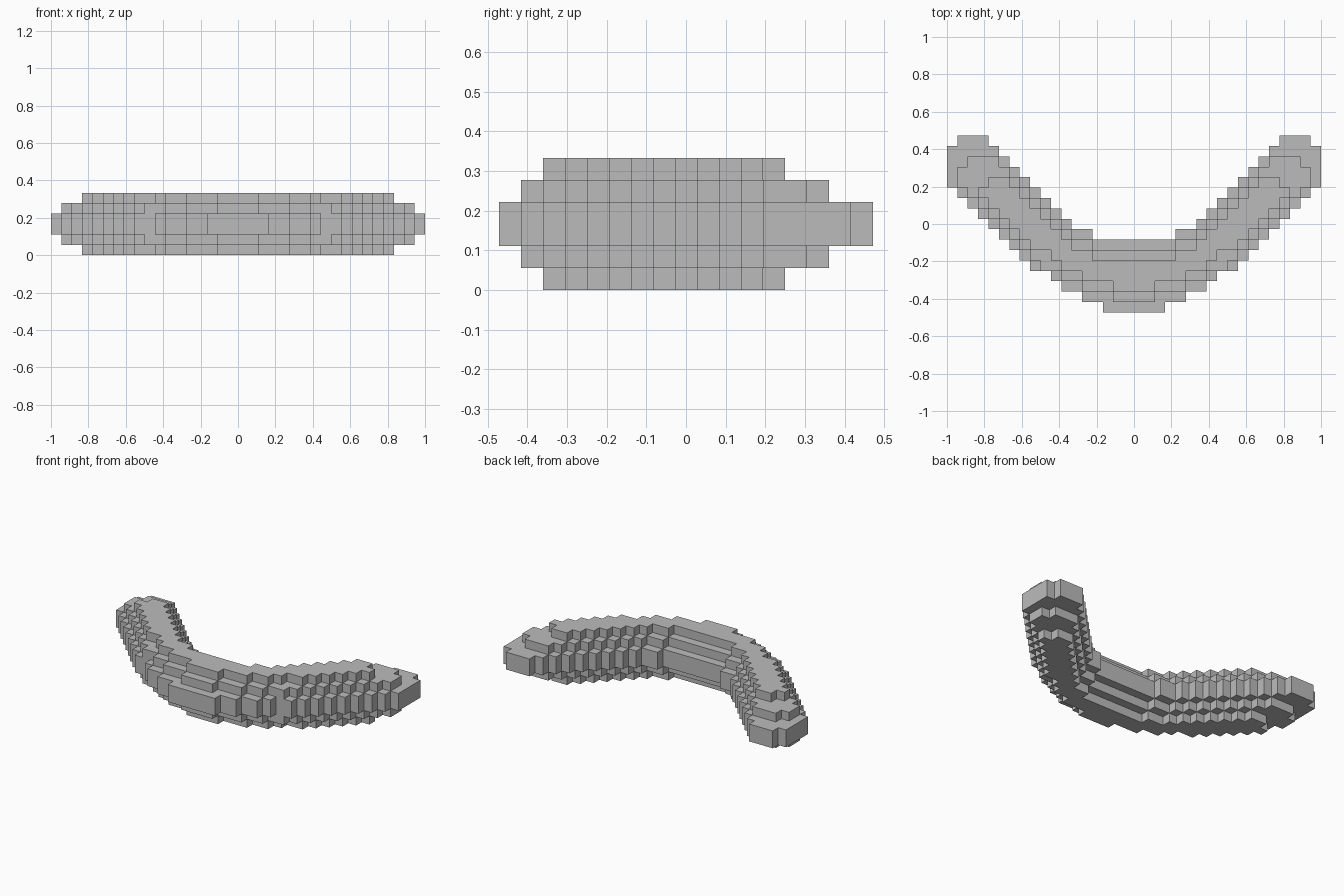
import bpy
import bmesh

cube = bpy.data.objects.get("Cube")
if cube:
    bpy.data.objects.remove(cube, do_unlink=True)

CELL = 1 / 18          # size of one block
HALF_DEPTH = 8.5       # half the depth, in blocks

grey = bpy.data.materials.new("plain grey")
grey.use_nodes = True
colour = (0.5, 0.5, 0.5, 1)
grey.diffuse_color = colour
grey.node_tree.nodes["Principled BSDF"].inputs["Base Color"].default_value = colour


def half_outline(first_row, outer, inner):
    """Stepped right half: up the outer edge, back down the inner edge."""
    points = []
    for i, n in enumerate(outer):
        points += [(n, first_row + i), (n, first_row + i + 1)]
    top = first_row + len(outer)
    for i, n in enumerate(reversed(inner)):
        points += [(n, top - i), (n, top - i - 1)]
    # Keep only the true corners
    clean = []
    for i, p in enumerate(points):
        if clean and p == clean[-1]:
            continue
        if len(clean) > 1 and clean[-2][0] == clean[-1][0] == p[0]:
            clean.pop()
        clean.append(p)
    return clean


def slab(name, half, z0, z1):
    """Mirror the half outline and extrude it into a flat-sided slab."""
    outline = half + [(-x, y) for x, y in reversed(half)]
    bm = bmesh.new()
    base = bm.faces.new([bm.verts.new((x * CELL, (y - HALF_DEPTH) * CELL, z0 * CELL))
                         for x, y in outline])
    solid = bmesh.ops.extrude_face_region(bm, geom=[base], use_keep_orig=True)
    raised = [v for v in solid["geom"] if isinstance(v, bmesh.types.BMVert)]
    bmesh.ops.translate(bm, verts=raised, vec=(0, 0, (z1 - z0) * CELL))
    bmesh.ops.recalc_face_normals(bm, faces=bm.faces[:])
    mesh = bpy.data.meshes.new(name)
    bm.to_mesh(mesh)
    bm.free()
    mesh.materials.append(grey)
    obj = bpy.data.objects.new(name, mesh)
    bpy.context.collection.objects.link(obj)


# Outer edge of each layer, row by row from the front, in blocks from the centre
outer_edges = [
    [3, 5, 7, 8, *range(10, 18), 18, 18, 18, 18, 17],
    [2, 5, 7, 9, *range(10, 17), 17, 17, 16],
    [2, 5, 7, 8, *range(10, 16), 14],
]
halves = [half_outline(k, edge, [4, *range(6, 15 - k)])
          for k, edge in enumerate(outer_edges)]

# Thick middle, then narrower layers repeated above and below it
slab("middle_layer", halves[0], 2, 4)
for k, label in ((1, "inner"), (2, "outer")):
    slab(f"upper_{label}_layer", halves[k], 3 + k, 4 + k)
    slab(f"lower_{label}_layer", halves[k], 2 - k, 3 - k)
